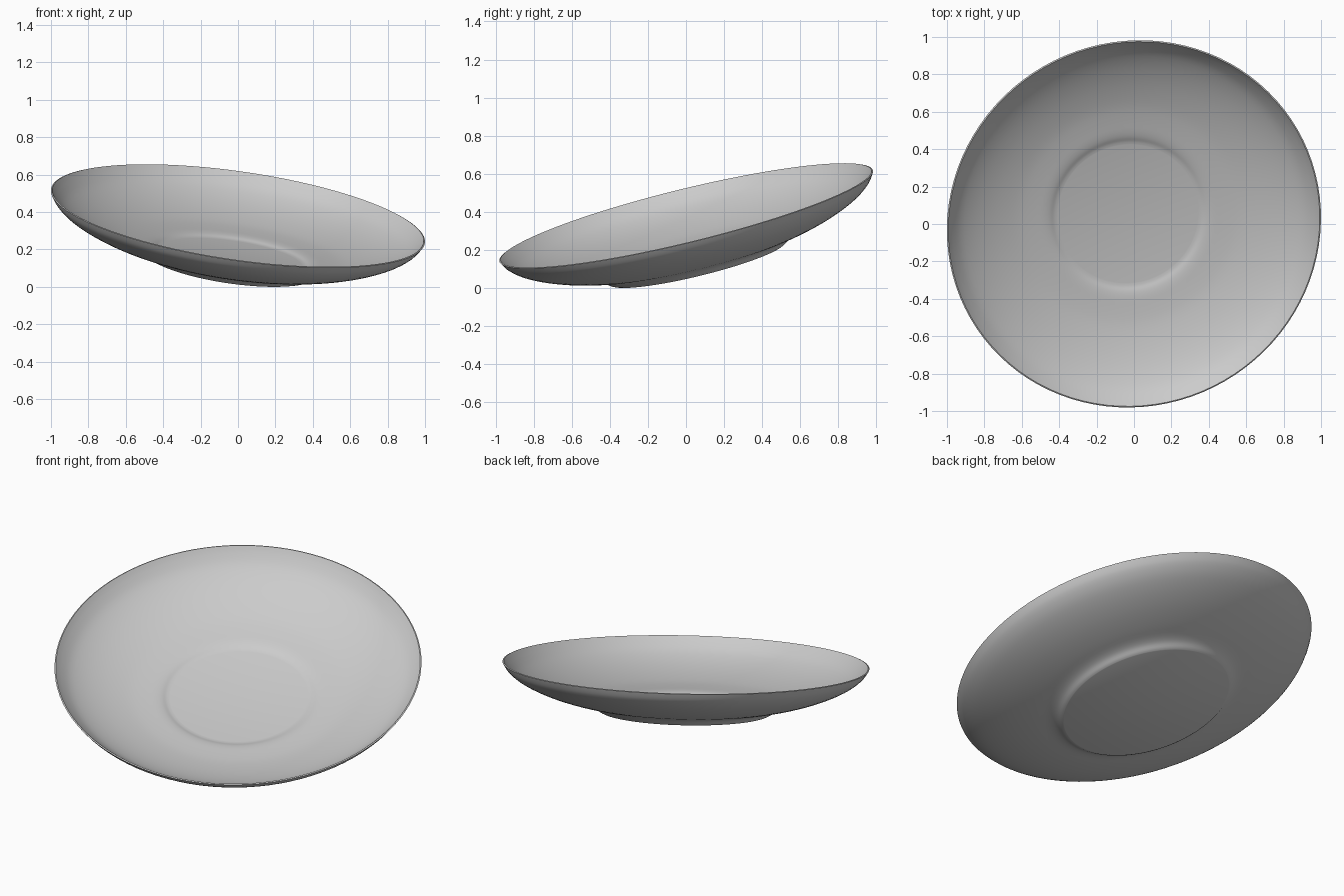
import bpy, bmesh, math
from mathutils import Vector, Matrix

if "Cube" in bpy.data.objects:
    bpy.data.objects.remove(bpy.data.objects["Cube"])

SEG = 96
# Half profiles as (radius, depth below the rim plane)
outer = [(0.47, 0.263), (0.485, 0.255), (0.51, 0.236), (0.55, 0.221), (0.62, 0.206),
         (0.70, 0.185), (0.78, 0.159), (0.86, 0.126), (0.93, 0.088), (0.98, 0.047), (1.005, 0.012)]
inner = [(1.003, 0.0), (0.975, 0.03), (0.925, 0.073), (0.855, 0.112), (0.775, 0.145),
         (0.69, 0.172), (0.60, 0.194), (0.52, 0.206), (0.46, 0.213), (0.425, 0.220),
         (0.40, 0.229), (0.38, 0.233)]


def smooth(pts, n=3):
    """Catmull-Rom interpolation of a profile."""
    p = [Vector(q) for q in pts]
    p = [2 * p[0] - p[1]] + p + [2 * p[-1] - p[-2]]
    out = []
    for a, b, c, d in zip(p, p[1:], p[2:], p[3:]):
        for i in range(n):
            t = i / n
            out.append(0.5 * (2 * b + (c - a) * t + (2 * a - 5 * b + 4 * c - d) * t * t
                              + (3 * b - a - 3 * c + d) * t ** 3))
    return out + [p[-2]]


# Revolve the closed shell: flat foot, outer wall, lip, inner wall, sunken floor
profile = smooth(outer) + [Vector((1.01, 0.003))] + smooth(inner)
bm = bmesh.new()
rings = []
for r, d in profile:
    rings.append([bm.verts.new((r * math.cos(a), r * math.sin(a), -d))
                  for a in (2 * math.pi * i / SEG for i in range(SEG))])
for lo, hi in zip(rings, rings[1:]):
    for i in range(SEG):
        j = (i + 1) % SEG
        bm.faces.new((lo[i], lo[j], hi[j], hi[i]))
bm.faces.new(rings[0][::-1])
bm.faces.new(rings[-1])

# Tilt the saucer and rest its foot on the ground
normal = Vector((0.139, -0.235, 0.962)).normalized()
tilt = Vector((0, 0, 1)).rotation_difference(normal).to_matrix().to_4x4()
bm.transform(tilt)
low = min(v.co.z for v in bm.verts)
bm.transform(Matrix.Translation((0, 0, -low)))
bmesh.ops.recalc_face_normals(bm, faces=bm.faces)

mesh = bpy.data.meshes.new("saucer")
bm.to_mesh(mesh)
bm.free()
saucer = bpy.data.objects.new("saucer", mesh)
bpy.context.collection.objects.link(saucer)
bpy.context.view_layer.objects.active = saucer
saucer.select_set(True)
bpy.ops.object.shade_smooth_by_angle(angle=math.radians(40))
